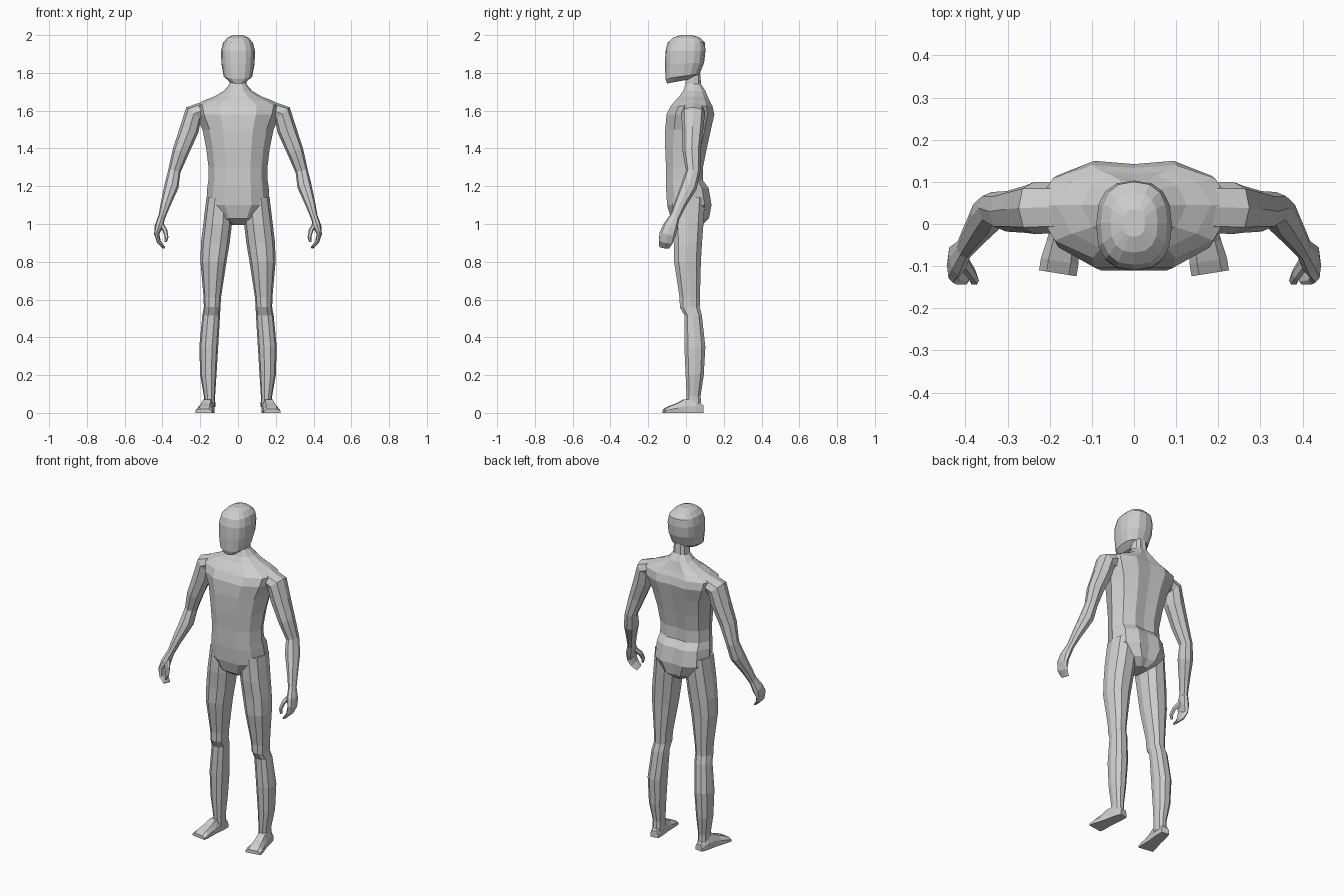
import bpy, bmesh, math
from mathutils import Vector

grey = bpy.data.materials.new("light grey")
grey.diffuse_color = (0.62, 0.62, 0.62, 1)


def loft(name, rings, mirror=False):
    """Skin a list of equal-length point rings and cap both ends."""
    bm = bmesh.new()
    vs = [[bm.verts.new(p) for p in r] for r in rings]
    n = len(rings[0])
    for a, b in zip(vs, vs[1:]):
        for i in range(n):
            j = (i + 1) % n
            bm.faces.new((a[i], a[j], b[j], b[i]))
    bm.faces.new(vs[0][::-1])
    bm.faces.new(vs[-1])
    bmesh.ops.recalc_face_normals(bm, faces=bm.faces)
    me = bpy.data.meshes.new(name)
    bm.to_mesh(me)
    bm.free()
    me.materials.append(grey)
    ob = bpy.data.objects.new(name, me)
    bpy.context.collection.objects.link(ob)
    if mirror:
        ob.modifiers.new("mirror", 'MIRROR').use_clip = False
    return ob


def oval(n, power):
    """Unit superellipse points."""
    out = []
    for i in range(n):
        a = 2 * math.pi * i / n
        c, s = math.cos(a), math.sin(a)
        out.append((math.copysign(abs(c) ** (2 / power), c),
                    math.copysign(abs(s) ** (2 / power), s)))
    return out


def tube(path, n=8, power=2.3):
    """Rings square to a path of (x, y, z, half width, half depth)."""
    pts = [Vector(p[:3]) for p in path]
    rings = []
    for i, p in enumerate(path):
        t = (pts[min(i + 1, len(pts) - 1)] - pts[max(i - 1, 0)]).normalized()
        u = Vector((0, 1, 0))
        u = (u - t * u.dot(t)).normalized()
        v = t.cross(u)
        rings.append([pts[i] + v * (c * p[3]) + u * (s * p[4])
                      for c, s in oval(n, power)])
    return rings


# Torso and neck: z, half width, front y, back y, side y
half = [(0, -1), (.42, -1), (.8, -.66), (1, 0), (.82, .68), (.42, 1), (0, .93)]
section = half + [(-x, y) for x, y in half[-2:0:-1]]
torso = [(.995, .04, -.03, .085, .03), (1.03, .11, -.08, .122, .02),
         (1.10, .168, -.10, .135, .02), (1.19, .163, -.106, .12, .01),
         (1.23, .157, -.106, .09, .0), (1.30, .156, -.106, .09, .0),
         (1.40, .168, -.11, .11, .01), (1.50, .188, -.11, .132, .03),
         (1.58, .225, -.103, .15, .038), (1.625, .235, -.08, .14, .04),
         (1.652, .185, -.058, .125, .045), (1.675, .125, -.035, .115, .045),
         (1.705, .075, -.015, .103, .045), (1.74, .045, -.002, .08, .04),
         (1.80, .043, -.002, .075, .04)]
loft("torso", [[(x * w, m + y * ((b - m) if y > 0 else (m - f)), z)
                for x, y in section] for z, w, f, b, m in torso])

# Head: z, half width, front y, back y, forward slope
head = [(1.756, .043, -.10, .03, .012), (1.782, .076, -.109, .072, .012),
        (1.85, .088, -.111, .096, .004), (1.915, .09, -.109, .103, 0),
        (1.96, .079, -.097, .1, 0), (1.986, .056, -.068, .075, 0),
        (2.0, .026, -.03, .035, 0)]
loft("head", [[(c * w, (f + b) / 2 + s * (b - f) / 2, z + s * k)
               for c, s in oval(16, 2.5)] for z, w, f, b, k in head])

# Arms, running from inside the shoulder to the wrist
loft("arm", tube([(.16, .04, 1.61, .045, .06), (.235, .038, 1.583, .052, .062),
                  (.258, .035, 1.50, .051, .056), (.303, .03, 1.385, .044, .048),
                  (.337, .038, 1.28, .033, .038), (.352, .016, 1.20, .038, .043),
                  (.385, -.032, 1.10, .026, .031),
                  (.405, -.062, 1.03, .018, .026)]), True)

# Hands: curled fingers and a thumb
loft("hand", tube([(.402, -.057, 1.045, .018, .025), (.42, -.083, .985, .022, .04),
                   (.43, -.098, .945, .014, .043), (.419, -.107, .905, .011, .037),
                   (.393, -.116, .876, .007, .028)]), True)
loft("thumb", tube([(.408, -.085, 1.0, .014, .016), (.386, -.118, .965, .012, .014),
                    (.378, -.134, .93, .010, .011),
                    (.383, -.137, .905, .006, .007)], 6), True)

# Legs: centre x, centre y, z, half width, half depth
legs = [(.095, .015, 1.14, .072, .09), (.108, .01, 1.0, .076, .086),
        (.12, .01, .9, .076, .078), (.13, .008, .8, .069, .074),
        (.136, .02, .61, .046, .056), (.137, .02, .56, .044, .055),
        (.142, .038, .515, .047, .048), (.155, .047, .35, .05, .058),
        (.157, .046, .2, .043, .05), (.151, .04, .09, .03, .039),
        (.15, .043, .03, .03, .04)]
loft("leg", [[(x + c * w, y + s * d, z) for c, s in oval(10, 2.3)]
             for x, y, z, w, d in legs], True)

# Feet, turned slightly outward: position along foot, half width, height
heel, toe = Vector((.148, .09, 0)), Vector((.181, -.117, 0))
side = (toe - heel).normalized().cross(Vector((0, 0, 1)))
foot = [(0, .024, .04), (.2, .031, .075), (.5, .034, .07),
        (.65, .038, .052), (.86, .045, .036), (1, .045, .02)]
shape = [(-1, 0), (1, 0), (1, .5), (.6, 1), (-.6, 1), (-1, .5)]
loft("foot", [[heel.lerp(toe, s) + side * (a * w) + Vector((0, 0, b * h))
               for a, b in shape] for s, w, h in foot], True)
